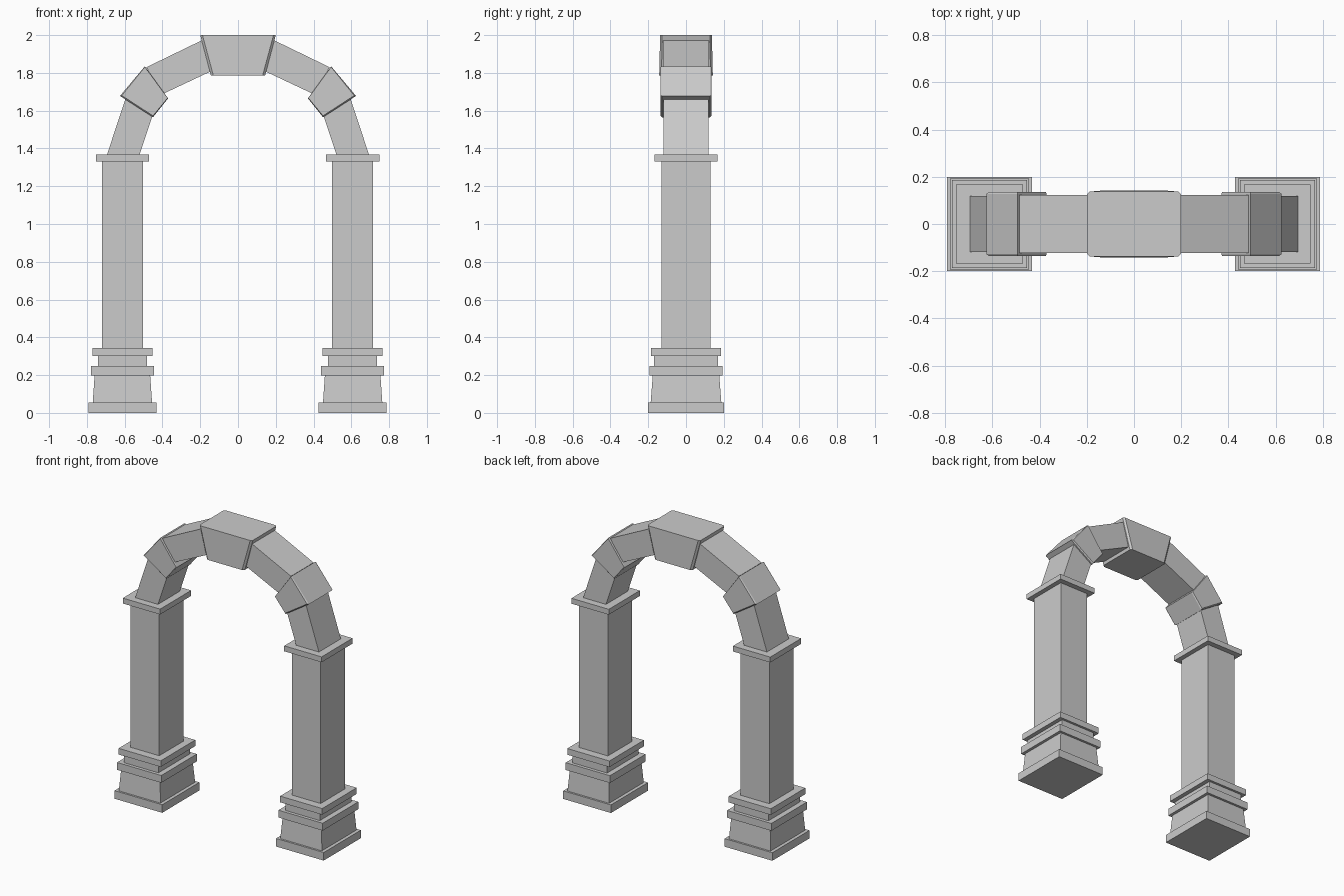
import bpy

if "Cube" in bpy.data.objects:
    bpy.data.objects.remove(bpy.data.objects["Cube"])


def make(name, verts, faces):
    me = bpy.data.meshes.new(name)
    me.from_pydata(verts, [], faces)
    me.update()
    ob = bpy.data.objects.new(name, me)
    bpy.context.collection.objects.link(ob)
    return ob


def slab(name, cx, z0, z1, lower, upper=None):
    """Rectangular block, optionally tapered; sizes are half widths (x, y)."""
    v = []
    for z, (hx, hy) in ((z0, lower), (z1, upper or lower)):
        v += [(cx - hx, -hy, z), (cx + hx, -hy, z), (cx + hx, hy, z), (cx - hx, hy, z)]
    sides = [(i, (i + 1) % 4, (i + 1) % 4 + 4, i + 4) for i in range(4)]
    return make(name, v, [(3, 2, 1, 0), (4, 5, 6, 7)] + sides)


def voussoir(name, outline, layers):
    """Arch stone: outline (x, z), counter-clockwise from the front,
    lofted through layers of (y, inner outline)."""
    n = len(outline)
    v = []
    for ys, pts in layers:
        v += [(x, y, z) for (x, z), y in zip(pts or outline, ys)]
    faces = [tuple(range(n)), tuple(reversed(range(len(v) - n, len(v))))]
    for k in range(len(layers) - 1):
        for i in range(n):
            j = (i + 1) % n
            faces.append((k * n + j, k * n + i, (k + 1) * n + i, (k + 1) * n + j))
    return make(name, v, faces)


def plain(name, outline, h):
    return voussoir(name, outline, [([-h] * 4, None), ([h] * 4, None)])


def raised(name, outline, edge, face, inner):
    """Projecting stone whose front and back faces are slightly inset."""
    return voussoir(name, outline, [
        ([-y for y in face], inner), ([-y for y in edge], None),
        (edge, None), (face, inner)])


def side(pts, s):
    """Mirror an outline across x = 0, keeping its winding."""
    return pts if s < 0 else [(-x, z) for x, z in reversed(pts)]


for s, label, cx in ((-1, "left", -0.612), (1, "right", 0.607)):
    # stepped pedestal
    slab(label + "_plinth", cx, 0, 0.055, (0.18, 0.2))
    slab(label + "_pedestal", cx, 0.055, 0.2, (0.157, 0.187), (0.147, 0.176))
    slab(label + "_lower_moulding", cx, 0.198, 0.248, (0.167, 0.192))
    slab(label + "_neck", cx, 0.248, 0.302, (0.13, 0.17))
    slab(label + "_upper_moulding", cx, 0.302, 0.344, (0.159, 0.186))
    # shaft and capital
    slab(label + "_shaft", cx, 0.344, 1.33, (0.109, 0.131))
    slab(label + "_capital", cx, 1.33, 1.367, (0.141, 0.167))
    # arch stones
    plain(label + "_springer",
          side([(-0.694, 1.366), (-0.522, 1.366), (-0.452, 1.575), (-0.595, 1.665)], s), 0.118)
    raised(label + "_haunch_block",
           side([(-0.625, 1.678), (-0.45, 1.565), (-0.37, 1.665), (-0.493, 1.835)], s),
           [0.127] * 4, [0.135] * 4,
           side([(-0.615, 1.68), (-0.45, 1.573), (-0.373, 1.667), (-0.493, 1.831)], s))
    plain(label + "_upper_stone",
          side([(-0.405, 1.685), (-0.14, 1.81), (-0.19, 1.973), (-0.485, 1.83)], s), 0.122)

# keystone
raised("keystone",
       [(-0.143, 1.785), (0.143, 1.785), (0.2, 2.0), (-0.2, 2.0)],
       [0.13, 0.13, 0.126, 0.126], [0.142, 0.142, 0.137, 0.137],
       [(-0.13, 1.785), (0.13, 1.785), (0.188, 2.0), (-0.188, 2.0)])
